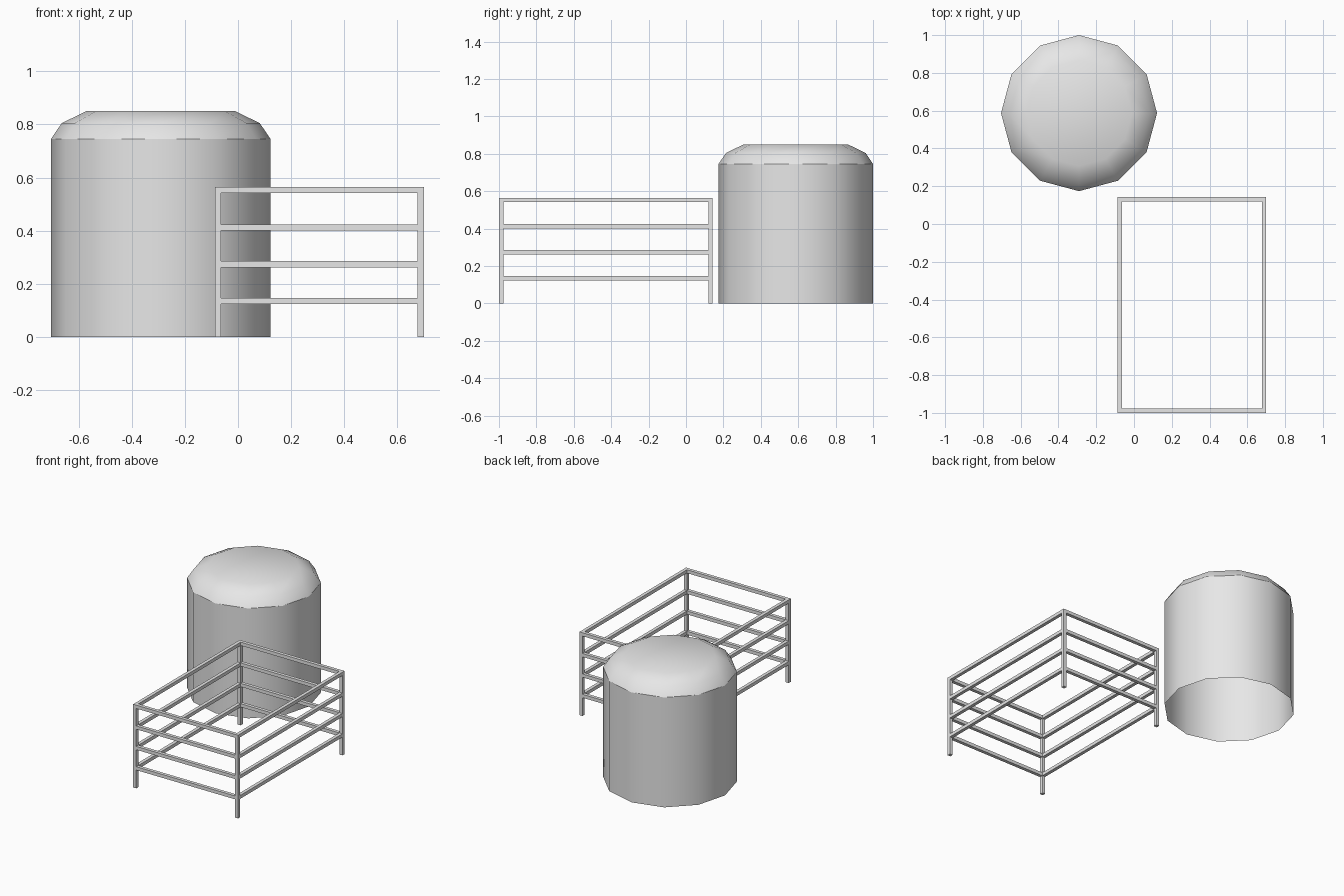
import bpy
import bmesh
from math import cos, sin, tau, radians

if "Cube" in bpy.data.objects:
    bpy.data.objects.remove(bpy.data.objects["Cube"])

GREY = (0.8, 0.8, 0.8, 1)
grey = bpy.data.materials.new("plain grey")
grey.use_nodes = True
grey.diffuse_color = GREY
grey.node_tree.nodes["Principled BSDF"].inputs["Base Color"].default_value = GREY


def add_object(name, bm):
    bmesh.ops.recalc_face_normals(bm, faces=bm.faces)
    mesh = bpy.data.meshes.new(name)
    bm.to_mesh(mesh)
    bm.free()
    mesh.materials.append(grey)
    obj = bpy.data.objects.new(name, mesh)
    bpy.context.collection.objects.link(obj)
    return obj


def add_bar(name, low, high):
    bm = bmesh.new()
    bmesh.ops.create_cube(bm, size=1)
    for v in bm.verts:
        for i in range(3):
            v.co[i] = low[i] if v.co[i] < 0 else high[i]
    return add_object(name, bm)


# Tank: twelve-sided shell, open underneath, with a stepped dome
SIDES = 12
CX, CY = -0.291, 0.587
PROFILE = [(0.413, 0), (0.413, 0.746), (0.373, 0.805), (0.28, 0.85)]
bm = bmesh.new()
rings = [[bm.verts.new((CX + r * cos(tau * k / SIDES), CY + r * sin(tau * k / SIDES), z))
          for k in range(SIDES)] for r, z in PROFILE]
for lower, upper in zip(rings, rings[1:]):
    for k in range(SIDES):
        n = (k + 1) % SIDES
        bm.faces.new((lower[k], lower[n], upper[n], upper[k]))
bm.faces.new(rings[-1])
tank = add_object("tank", bm)
# The open shell must face outwards
if tank.data.polygons[-1].normal.z < 0:
    tank.data.flip_normals()
bpy.ops.object.select_all(action="DESELECT")
tank.select_set(True)
bpy.context.view_layer.objects.active = tank
bpy.ops.object.shade_smooth_by_angle(angle=radians(31))

# Pen: four corner posts joined by four levels of rails
X0, X1, Y0, Y1 = -0.087, 0.70, -1.0, 0.143
T, TOP = 0.023, 0.565
RAIL_TOPS = [0.147, 0.285, 0.424, TOP]

for side, x in (("right", X0), ("left", X1 - T)):
    for end, y in (("front", Y0), ("back", Y1 - T)):
        add_bar(f"{end}_{side}_post", (x, y, 0), (x + T, y + T, TOP))

for level, z in enumerate(RAIL_TOPS, 1):
    for end, y in (("front", Y0), ("back", Y1 - T)):
        add_bar(f"{end}_rail_{level}", (X0 + T, y, z - T), (X1 - T, y + T, z))
    for side, x in (("right", X0), ("left", X1 - T)):
        add_bar(f"{side}_rail_{level}", (x, Y0 + T, z - T), (x + T, Y1 - T, z))
